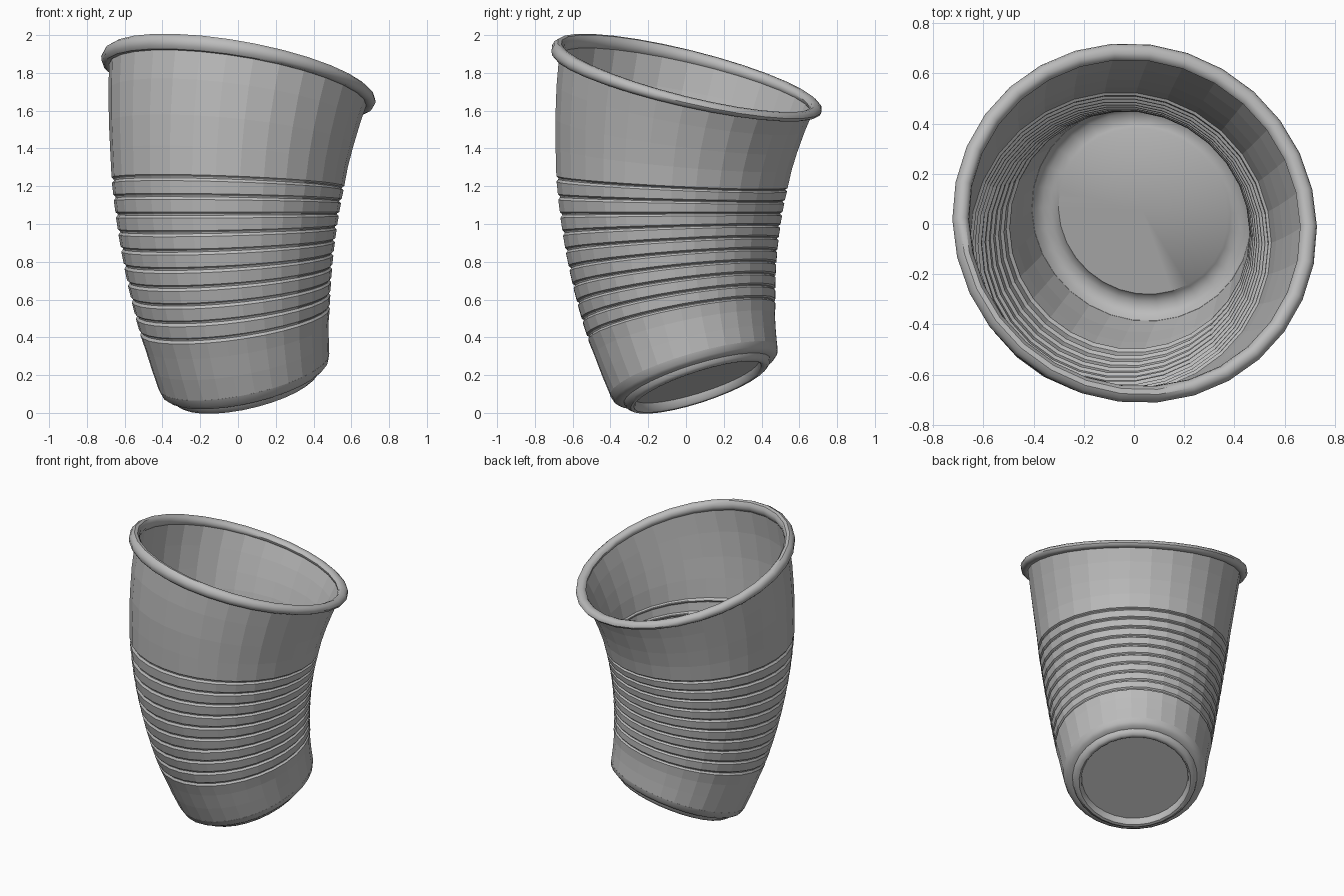
import bpy
import bmesh
from math import sin, cos, pi
from mathutils import Vector

if "Cube" in bpy.data.objects:
    bpy.data.objects.remove(bpy.data.objects["Cube"])

SIDES = 30
LENGTH = 1.65                       # length of the bent axis
START, CURVE = -0.38, 0.404         # lean at the base, bend per unit length
LEAN = Vector((0.585, 0.811, 0))    # direction the cup bends towards
ORIGIN = LEAN * 0.08 + Vector((0, 0, 0.148))
THICK = 0.015

plastic = bpy.data.materials.new("grey plastic")
plastic.use_nodes = True
GREY = (0.5, 0.5, 0.5, 1)
plastic.diffuse_color = GREY
plastic.node_tree.nodes["Principled BSDF"].inputs["Base Color"].default_value = GREY


def bend(p):
    """Carry a point of the upright cup onto the curved axis."""
    a = START + CURVE * p.z
    u = (cos(START) - cos(a)) / CURVE
    h = (sin(a) - sin(START)) / CURVE
    along = p.dot(LEAN)
    side = Vector((p.x, p.y, 0)) - LEAN * along
    return (ORIGIN + side + LEAN * (u + along * cos(a))
            + Vector((0, 0, h - along * sin(a))))


def lathe(name, profile, closed, smooth):
    """Revolve a (radius, height) profile, then bend it."""
    bm = bmesh.new()
    vs = [bm.verts.new((r, 0, s)) for r, s in profile]
    pairs = list(zip(vs, vs[1:]))
    if closed:
        pairs.append((vs[-1], vs[0]))
    edges = [bm.edges.new(p) for p in pairs]
    bmesh.ops.spin(bm, geom=vs + edges, cent=(0, 0, 0), axis=(0, 0, 1),
                   angle=2 * pi, steps=SIDES, use_duplicate=False)
    bmesh.ops.remove_doubles(bm, verts=bm.verts, dist=0.0003)
    bmesh.ops.recalc_face_normals(bm, faces=bm.faces)
    for v in bm.verts:
        v.co = bend(v.co)
    mesh = bpy.data.meshes.new(name)
    bm.to_mesh(mesh)
    bm.free()
    mesh.materials.append(plastic)
    obj = bpy.data.objects.new(name, mesh)
    bpy.context.collection.objects.link(obj)
    if smooth:
        bpy.ops.object.select_all(action='DESELECT')
        obj.select_set(True)
        bpy.context.view_layer.objects.active = obj
        bpy.ops.object.shade_smooth_by_angle(angle=0.7)
    return obj


def radius(s):
    return 0.45 + 0.148 * s


# Tapered wall with ten stepped ribs
RIBS, FIRST, PITCH = 10, 0.37, 0.08
outer = [(radius(s), s) for s in (0.08, 0.18, 0.28)]
for i in range(RIBS):
    s = FIRST + i * PITCH
    outer += [(radius(s) + 0.002, s - 0.018), (radius(s) - 0.008, s - 0.006),
              (radius(s) - 0.006, s), (radius(s) + 0.005, s + 0.008)]
outer += [(radius(s), s) for s in (1.22, 1.35, 1.5, LENGTH)]
inner = [(r - THICK, s) for r, s in reversed(outer)]
lathe("cup_wall", outer + inner, True, False)

# Rolled rim
TUBE = 0.034
rim = [(0.703 + TUBE * cos(2 * pi * i / 10), LENGTH + TUBE * sin(2 * pi * i / 10))
       for i in range(10)]
lathe("rolled_rim", rim, True, True)

# Rounded foot with a recessed floor
foot = [(0, 0.03), (0.345, 0.03), (0.35, 0), (0.362, -0.011), (0.38, -0.011),
        (0.398, 0.003), (0.405, 0.025), (0.43, 0.028), (0.451, 0.045),
        (radius(0.08) + 0.001, 0.08), (radius(0.08) - THICK - 0.001, 0.08),
        (0.432, 0.055), (0.41, 0.04), (0.38, 0.036), (0.355, 0.042),
        (0.345, 0.05), (0, 0.05)]
lathe("foot_and_floor", foot, False, True)
